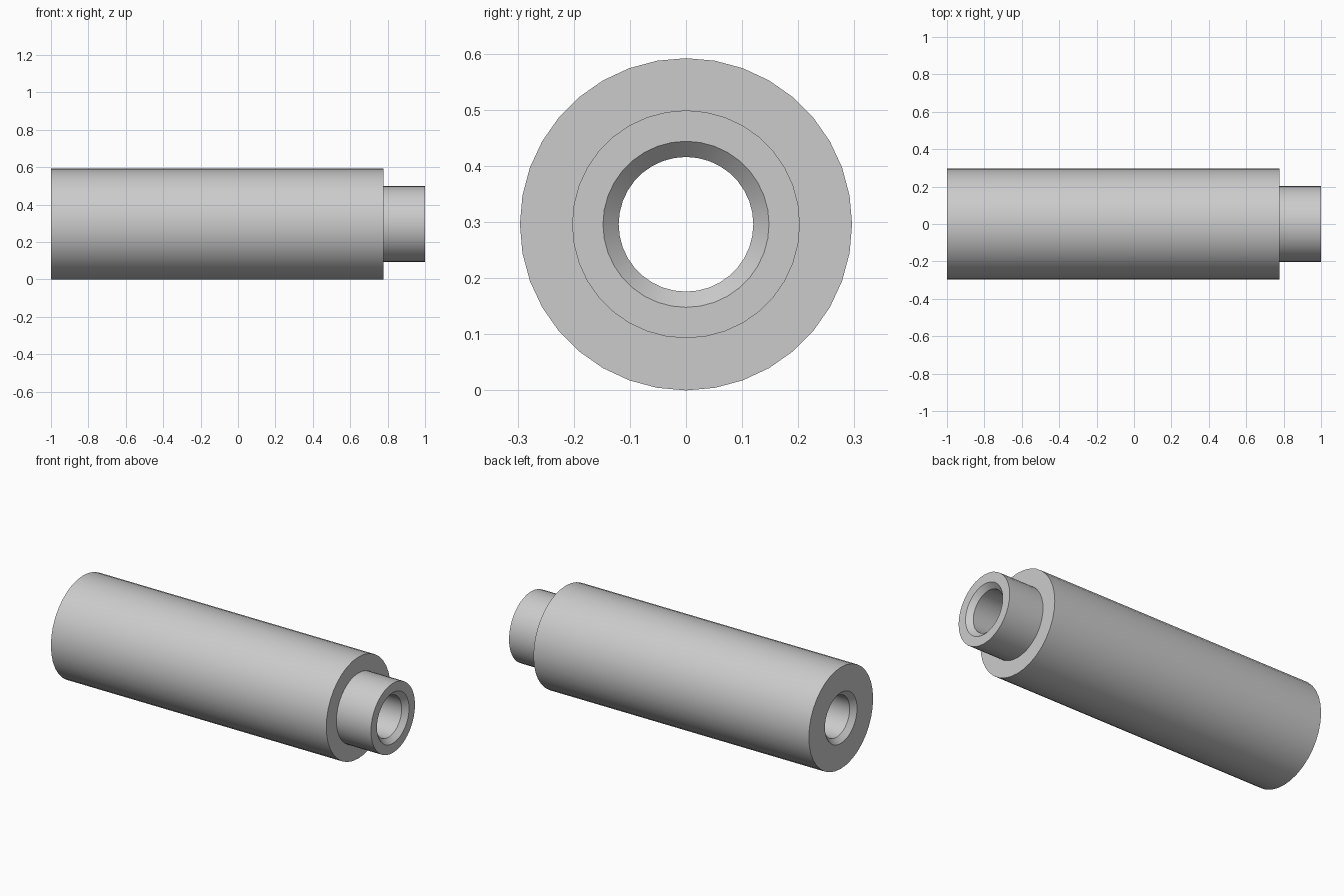
import bpy
import bmesh
import math
from mathutils import Matrix, Vector

cube = bpy.data.objects.get("Cube")
if cube:
    bpy.data.objects.remove(cube, do_unlink=True)

SIDES = 36
RADIUS, NECK, BORE, MOUTH = 0.296, 0.203, 0.12, 0.148
SHOULDER = 0.777
CHAMFER = MOUTH - BORE

# Plain grey metal
grey = bpy.data.materials.new("grey_metal")
grey.use_nodes = True
colour = (0.6, 0.6, 0.6, 1)
grey.diffuse_color = colour
grey.node_tree.nodes["Principled BSDF"].inputs["Base Color"].default_value = colour

# Closed half section of the stepped sleeve: (position along x, radius)
profile = [
    (-1, MOUTH), (-1, RADIUS), (SHOULDER, RADIUS), (SHOULDER, NECK),
    (1, NECK), (1, MOUTH), (1 - CHAMFER, BORE), (CHAMFER - 1, BORE),
]

# Revolve the section around the x axis
bm = bmesh.new()
rings = []
for i in range(SIDES):
    turn = Matrix.Rotation(math.tau * i / SIDES, 3, 'X')
    rings.append([bm.verts.new(turn @ Vector((x, 0, r))) for x, r in profile])
for i, ring in enumerate(rings):
    following = rings[(i + 1) % SIDES]
    for j in range(len(profile)):
        k = (j + 1) % len(profile)
        bm.faces.new((ring[j], ring[k], following[k], following[j]))
bmesh.ops.recalc_face_normals(bm, faces=bm.faces)

mesh = bpy.data.meshes.new("stepped_sleeve")
bm.to_mesh(mesh)
bm.free()
mesh.materials.append(grey)

sleeve = bpy.data.objects.new("stepped_sleeve", mesh)
sleeve.location.z = RADIUS
bpy.context.collection.objects.link(sleeve)

# Smooth round walls with crisp steps and chamfers
bpy.ops.object.select_all(action='DESELECT')
sleeve.select_set(True)
bpy.context.view_layer.objects.active = sleeve
bpy.ops.object.shade_smooth_by_angle(angle=math.radians(30))
